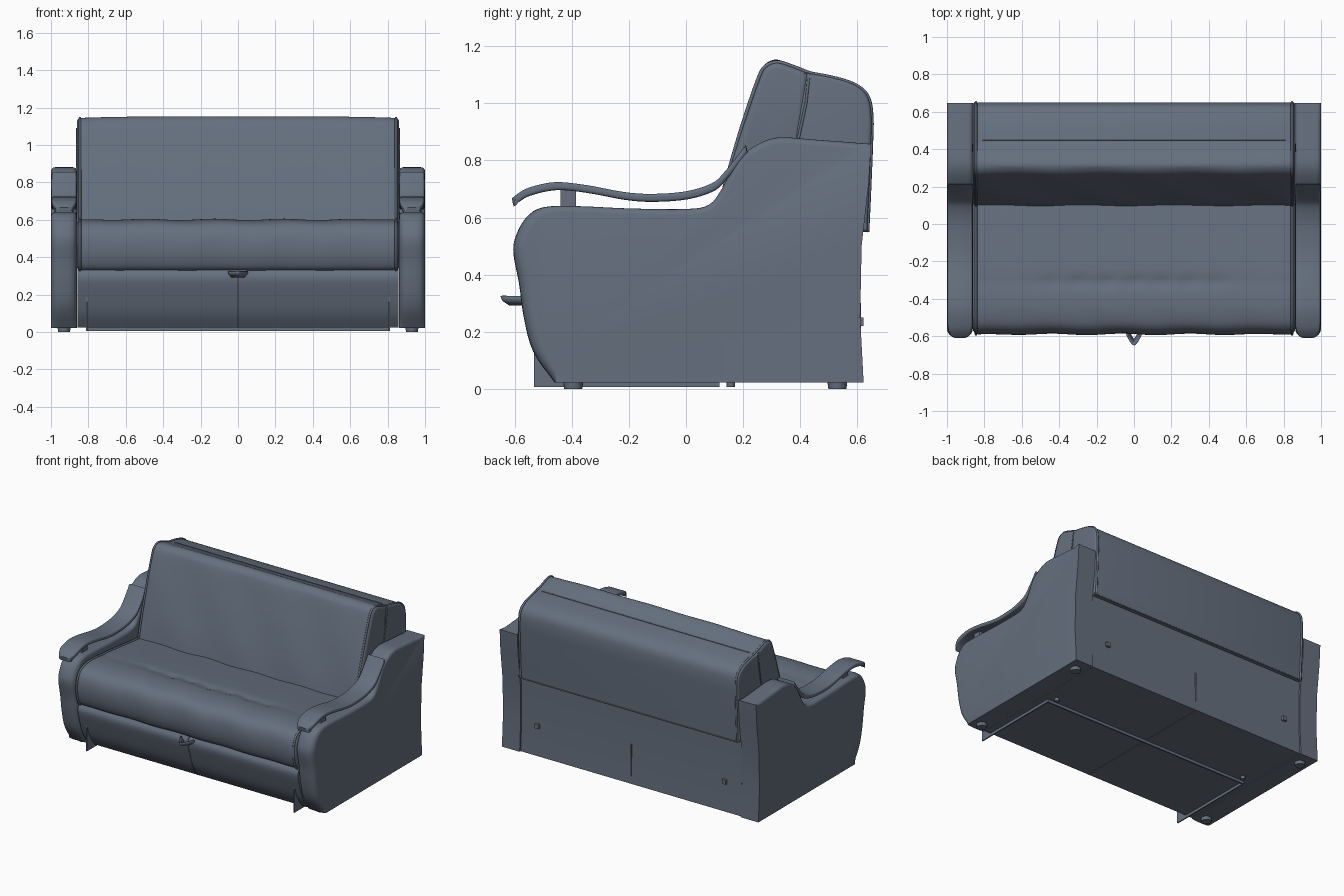
import bpy, bmesh, math
from mathutils import Vector

cube = bpy.data.objects.get("Cube")
if cube:
    bpy.data.objects.remove(cube)

COLOUR = (0.13, 0.16, 0.21, 1)
fabric = bpy.data.materials.new("slate_blue")
fabric.use_nodes = True
fabric.diffuse_color = COLOUR
fabric.node_tree.nodes["Principled BSDF"].inputs["Base Color"].default_value = COLOUR


def finish(name, bm, angle=40):
    bmesh.ops.recalc_face_normals(bm, faces=bm.faces)
    mesh = bpy.data.meshes.new(name)
    bm.to_mesh(mesh)
    bm.free()
    mesh.materials.append(fabric)
    ob = bpy.data.objects.new(name, mesh)
    bpy.context.collection.objects.link(ob)
    bpy.ops.object.select_all(action='DESELECT')
    bpy.context.view_layer.objects.active = ob
    ob.select_set(True)
    bpy.ops.object.shade_smooth_by_angle(angle=math.radians(angle))
    return ob


def spline(pts, steps=4):
    """Smooth open path through the points."""
    p = [Vector(q) for q in pts]
    p = [2 * p[0] - p[1]] + p + [2 * p[-1] - p[-2]]
    out = []
    for a, b, c, d in zip(p, p[1:], p[2:], p[3:]):
        for i in range(steps):
            t = i / steps
            out.append(0.5 * (2 * b + (c - a) * t + (2 * a - 5 * b + 4 * c - d) * t * t
                              + (3 * b - a - 3 * c + d) * t ** 3))
    return out + [p[-2]]


def inset(profile, amount, keep):
    """Move a closed (y, z) profile inwards."""
    n = len(profile)
    area = sum(profile[i].cross(profile[(i + 1) % n]) for i in range(n))
    out = []
    for i, q in enumerate(profile):
        t = (profile[(i + 1) % n] - profile[i - 1]).normalized()
        move = Vector((-t.y, t.x)) * amount * (1 if area > 0 else -1)
        out.append(q.copy() if keep and keep(q) else q + move)
    return out


def loft(name, profile, x0, x1, soft=0.02, spans=1, warp=None, keep=None):
    """Sweep a (y, z) profile along x with rounded ends."""
    profile = [Vector(q) for q in profile]
    ends = [(0, 0)]
    if soft:
        turns = [math.pi / 2 * i / 4 for i in range(5)]
        ends = [(soft * (1 - math.cos(a)), soft * (1 - math.sin(a))) for a in turns]
    stations = [(x0 + d, i) for d, i in ends]
    stations += [(x0 + soft + (x1 - x0 - 2 * soft) * k / spans, 0) for k in range(1, spans)]
    stations += [(x1 - d, i) for d, i in reversed(ends)]
    bm = bmesh.new()
    rings = []
    for x, amount in stations:
        ring = []
        for q in inset(profile, amount, keep):
            v = Vector((x, q.x, q.y))
            ring.append(bm.verts.new(warp(v) if warp else v))
        rings.append(ring)
    n = len(profile)
    for a, b in zip(rings, rings[1:]):
        for i in range(n):
            j = (i + 1) % n
            bm.faces.new((a[i], a[j], b[j], b[i]))
    bm.faces.new(rings[0])
    bm.faces.new(rings[-1])
    return finish(name, bm)


def box(name, lo, hi):
    bm = bmesh.new()
    bmesh.ops.create_cube(bm, size=1)
    for v in bm.verts:
        v.co = [l + (h - l) * (c + 0.5) for l, h, c in zip(lo, hi, v.co)]
    return finish(name, bm)


def cylinder(name, centre, radius, height):
    bm = bmesh.new()
    bmesh.ops.create_cone(bm, cap_ends=True, segments=20, radius1=radius * 0.9,
                          radius2=radius, depth=height)
    bmesh.ops.translate(bm, verts=bm.verts, vec=centre)
    return finish(name, bm)


def tube(name, points, radius):
    curve = bpy.data.curves.new(name, 'CURVE')
    curve.dimensions = '3D'
    curve.bevel_depth = radius
    curve.bevel_resolution = 2
    curve.use_fill_caps = True
    line = curve.splines.new('POLY')
    line.points.add(len(points) - 1)
    for p, q in zip(line.points, points):
        p.co = (*q, 1)
    curve.materials.append(fabric)
    ob = bpy.data.objects.new(name, curve)
    bpy.context.collection.objects.link(ob)


# Base with curved front panel
front = spline([(-.45, .025), (-.5, .1), (-.537, .2), (-.56, .29), (-.54, .335)])
loft("base", front + [(.1, .335), (.15, .55), (.61, .55), (.605, .25), (.615, .025)],
     -.858, .858, 0)
tube("front_panel_seam", [(0, q.x, q.y) for q in front], .003)
box("back_panel_seam", (-.002, .6, .03), (.002, .613, .3))
box("underside_seam", (-.002, -.44, .022), (.002, .6, .03))


# Seat cushion with a tufted crease, sloping down to the back
def seat_warp(v):
    fade = max(0, 1 - (v.x / .85) ** 4)
    top = 1 if v.z > .5 else 0
    dent = math.exp(-((v.y + .31) / .035) ** 2) * (.008 + .006 * math.cos(v.x * 42))
    dent *= max(0, 1 - (v.x / .6) ** 4)
    ripple = .004 * math.sin(v.x * 17 + v.y * 6) * fade
    return v + Vector((0, ripple if v.y < -.5 else 0, top * (ripple - dent)))


seat_front = spline([(-.45, .325), (-.54, .33), (-.575, .37), (-.59, .45), (-.58, .53), (-.54, .58),
                     (-.46, .6), (-.38, .6), (-.31, .592), (-.24, .588), (-.05, .568), (.2, .54)])
loft("seat_cushion", seat_front + [(.2, .325)], -.862, .862, .03, 40, seat_warp)


# Backrest cushion and the shell behind it
def back_warp(v):
    fade = max(0, 1 - (v.x / .86) ** 4)
    ripple = .003 * math.sin(v.x * 13 + v.z * 9)
    crown = .01 * fade * max(0, 1 - abs(v.y - .31) / .1) if v.z > 1.05 else 0
    return v + Vector((0, ripple if v.y < .3 else 0, crown))


back_front = spline([(.09, .5), (.105, .58), (.128, .68), (.158, .79), (.203, .94), (.255, 1.09),
                     (.28, 1.13), (.32, 1.144), (.37, 1.13), (.435, 1.105)])
back_rear = spline([(.42, 1.108), (.53, 1.086), (.6, 1.06), (.638, 1.02), (.65, .95), (.648, .85),
                    (.642, .7), (.635, .55)])
loft("back_cushion", back_front + [(.405, .9), (.36, .5)], -.862, .862, .022, 30, back_warp)
loft("back_shell", back_rear + [(.36, .55), (.38, .9)], -.862, .862, .014)
tube("shell_stitching", [(-.81, .45, 1.103), (.81, .45, 1.103)], .003)
tube("shell_hem", [(-.85, .635, .552), (.85, .635, .552)], .004)

# Arm side profile
arm_front = spline([(-.46, .022), (-.535, .13), (-.568, .25), (-.585, .37), (-.604, .47),
                    (-.598, .53), (-.56, .6), (-.5, .636), (-.38, .64), (-.2, .632), (0, .63),
                    (.08, .645), (.125, .7), (.18, .8), (.24, .85), (.32, .88), (.45, .873),
                    (.648, .858)])
arm_profile = arm_front + [Vector(q) for q in [(.64, .72), (.615, .5), (.61, .25), (.622, .022)]]
rest_top = spline([(-.61, .667), (-.59, .683), (-.55, .705), (-.46, .724), (-.35, .714), (-.22, .69),
                   (-.12, .683), (0, .692), (.09, .72), (.135, .76), (.21, .855)])
rest_low = [q + Vector((.006, -.028)) for q in reversed(rest_top)]


def arm_round(side):
    """Bulge the front of an arm across its width."""
    def warp(v):
        edge = abs(v.x - side * .931) / .069
        weight = min(1, max(0, (-.42 - v.y) / .12))
        return v + Vector((0, .022 * weight * edge ** 3, 0))
    return warp


def rest_round(side):
    """Round the front tip of an armrest in plan."""
    def warp(v):
        t = min(1, max(0, (v.y + .61) / .07))
        half = .35 + .65 * math.sqrt(t * (2 - t))
        c = side * .93
        return Vector((c + (v.x - c) * half, v.y, v.z))
    return warp


for side, word in ((1, "left"), (-1, "right")):
    def span(a, b):
        return sorted((side * a, side * b))

    loft(word + "_arm", arm_profile, *span(.862, 1), .022, 6, arm_round(side),
         keep=lambda q: q.x > .6 or q.y < .03)
    loft(word + "_armrest", rest_top + rest_low, *span(.864, .996), .01, 1, rest_round(side))
    lo, hi = span(.905, .955)
    box(word + "_armrest_post", (lo, -.44, .63), (hi, -.385, .705))

    # Piping along the cushion edges
    x = side * .845
    tube(word + "_back_piping", [(x, q.x, q.y) for q in back_front + back_rear[2:]], .007)
    tube(word + "_seat_piping", [(x, q.x, q.y) for q in seat_front], .007)
    tube(word + "_side_seam", [(side * .86, .43, 1.09), (side * .861, .42, 1),
                               (side * .861, .39, .86)], .005)

    # Feet, runner blades and rear brackets
    for place, y in (("front", -.395), ("rear", .53)):
        cylinder(f"{word}_{place}_foot", (side * .93, y, .013), .035, .026)
    lo, hi = span(.805, .813)
    box(word + "_runner", (lo, -.533, .006), (hi, .118, .2))
    cylinder(word + "_inner_foot", (side * .77, .157, .018), .016, .024)
    lo, hi = span(.715, .745)
    box(word + "_rear_bracket", (lo, .6, .22), (hi, .622, .25))

box("runner_crossbar", (-.813, .108, .006), (.813, .118, .03))

# Pull strap below the seat, tapering downwards
strap = spline([(-.055, -.56), (-.03, -.615), (0, -.65), (.03, -.615), (.055, -.56)])
bm = bmesh.new()
rows = [[bm.verts.new((p.x * s, -.56 + (p.y + .56) * s, z)) for p in strap]
        for z, s in ((.292, .65), (.308, .92), (.324, 1))]
for low, high in zip(rows, rows[1:]):
    for i in range(len(strap) - 1):
        bm.faces.new((low[i], low[i + 1], high[i + 1], high[i]))
pull = finish("pull_strap", bm)
pull.modifiers.new("thickness", 'SOLIDIFY').thickness = .008
